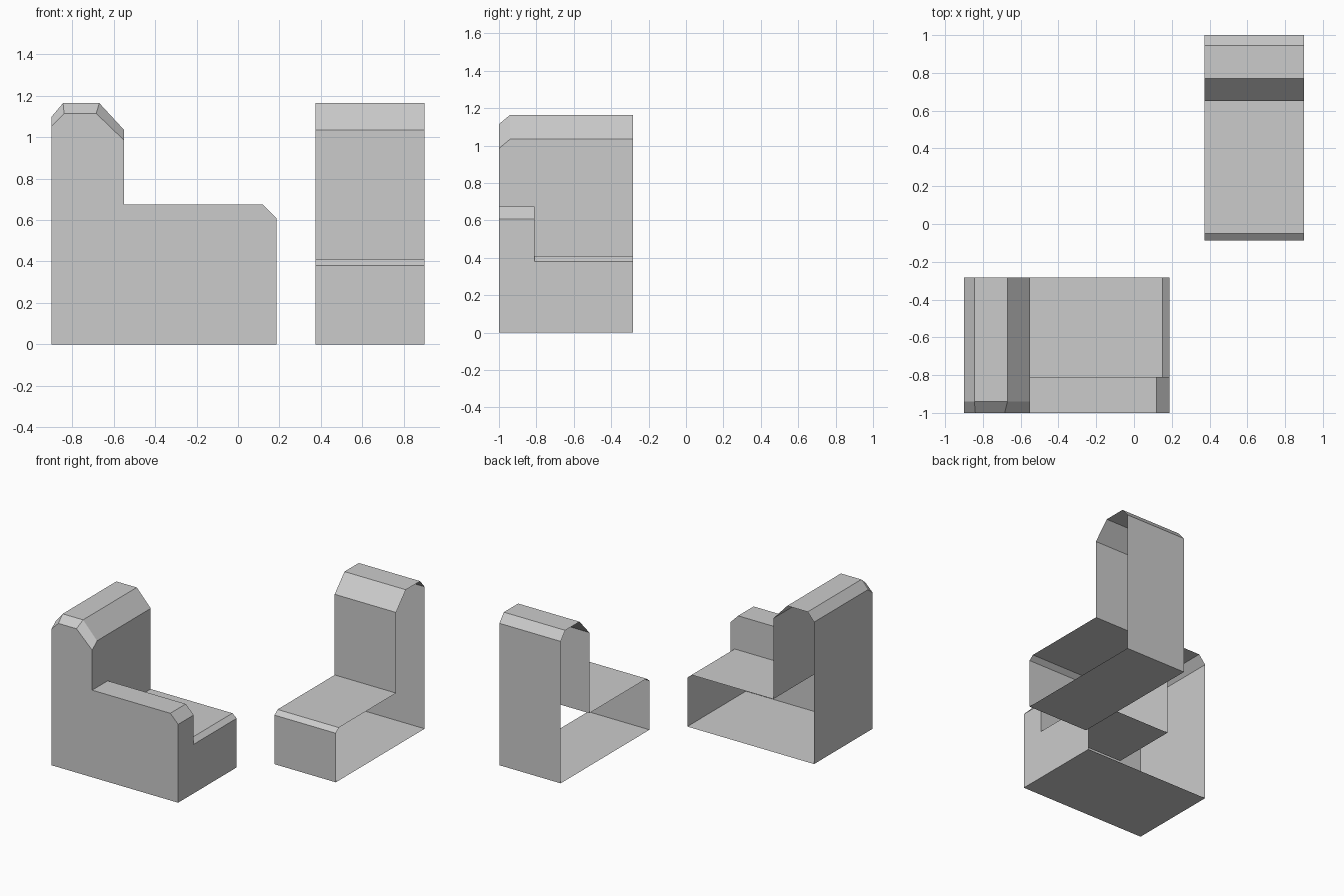
import bpy, bmesh

if "Cube" in bpy.data.objects:
    bpy.data.objects.remove(bpy.data.objects["Cube"])

# Chamfered crown of the tall end, from the outer foot to the inner edge (along, height)
FOOT = [(-0.90, 0.0)]
CROWN = [(-0.90, 1.10), (-0.845, 1.165), (-0.67, 1.165), (-0.55, 1.035)]
CROWN_FRONT = [(-0.90, 1.055), (-0.84, 1.115), (-0.685, 1.115), (-0.55, 0.985)]
# Low seat and higher front ledge, each running to the chamfered far end
SEAT = [(-0.55, 0.41), (0.15, 0.41), (0.187, 0.38)]
LEDGE = [(-0.55, 0.675), (0.12, 0.675), (0.187, 0.607)]
END = [(0.187, 0.0)]


def at_y(profile, y):
    return [(a, y, z) for a, z in profile]


def add_loft(bm, rows):
    """Join closed rings of points with quads, leaving both ends open."""
    rings = [[bm.verts.new(p) for p in row] for row in rows]
    for r, s in zip(rings, rings[1:]):
        n = len(r)
        for i in range(n):
            j = (i + 1) % n
            bm.faces.new((r[i], r[j], s[j], s[i]))


def add_face(bm, points):
    bm.faces.new([bm.verts.new(p) for p in points])


def finish(bm, name):
    bmesh.ops.remove_doubles(bm, verts=bm.verts, dist=0.0005)
    bmesh.ops.dissolve_limit(bm, angle_limit=0.01, verts=bm.verts, edges=bm.edges)
    bmesh.ops.recalc_face_normals(bm, faces=bm.faces)
    mesh = bpy.data.meshes.new(name)
    bm.to_mesh(mesh)
    bm.free()
    obj = bpy.data.objects.new(name, mesh)
    bpy.context.collection.objects.link(obj)
    return obj


# Corner piece: tall end, front ledge and seat, open at the back
bm = bmesh.new()
front = FOOT + CROWN_FRONT + LEDGE + END
high = FOOT + CROWN + LEDGE + END
low = FOOT + CROWN + SEAT + END
add_loft(bm, [at_y(front, -1.0), at_y(high, -0.94), at_y(high, -0.81)])
add_loft(bm, [at_y(low, -0.81), at_y(low, -0.283)])
add_face(bm, at_y(front, -1.0))
add_face(bm, at_y(LEDGE + SEAT[::-1], -0.81))
finish(bm, "corner_section")

# Straight piece: the same profile turned to face the front, both ends open
bm = bmesh.new()
add_loft(bm, [[(x, 0.10 - a, z) for a, z in low] for x in (0.374, 0.90)])
finish(bm, "straight_section")
